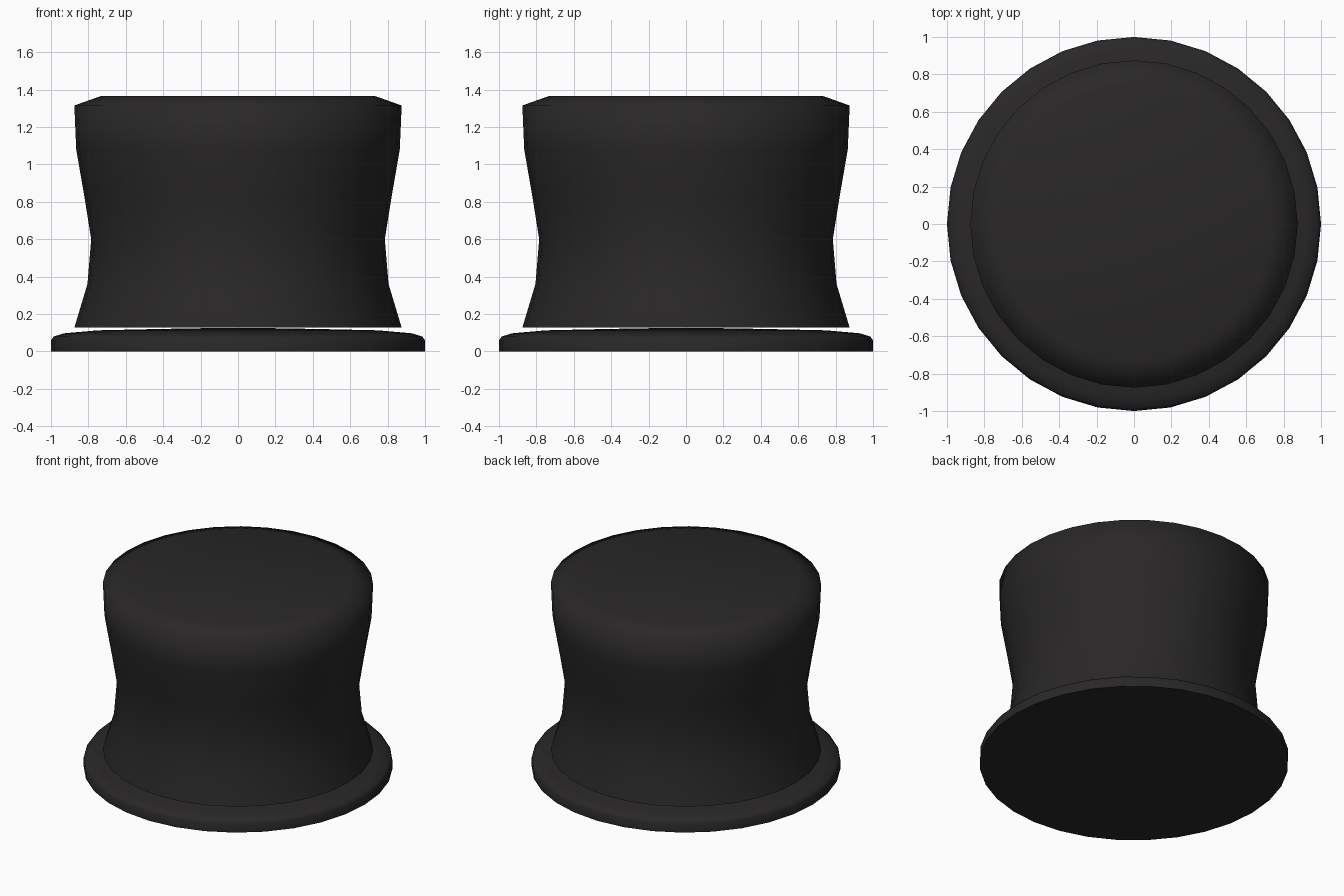
import bpy, bmesh, math

if "Cube" in bpy.data.objects:
    bpy.data.objects.remove(bpy.data.objects["Cube"])

SEGMENTS = 32

black = bpy.data.materials.new("black_rubber")
black.diffuse_color = (0.022, 0.02, 0.021, 1)
black.use_nodes = True
black.node_tree.nodes["Principled BSDF"].inputs["Base Color"].default_value = black.diffuse_color


def lathe(name, profile, sharp_angle):
    """Spin a (radius, z) profile around z; radius 0 ends become a single pole."""
    bm = bmesh.new()
    rings = []
    for r, z in profile:
        if r == 0:
            rings.append([bm.verts.new((0, 0, z))] * SEGMENTS)
        else:
            rings.append([bm.verts.new((r * math.cos(2 * math.pi * i / SEGMENTS),
                                        r * math.sin(2 * math.pi * i / SEGMENTS), z))
                          for i in range(SEGMENTS)])
    for low, high in zip(rings, rings[1:]):
        for i in range(SEGMENTS):
            j = (i + 1) % SEGMENTS
            quad = [low[i], low[j], high[j], high[i]]
            bm.faces.new(list(dict.fromkeys(quad)))
    # flat caps on open ends
    if profile[0][0] > 0:
        bm.faces.new(rings[0][::-1])
    if profile[-1][0] > 0:
        bm.faces.new(rings[-1])
    bmesh.ops.recalc_face_normals(bm, faces=bm.faces)
    mesh = bpy.data.meshes.new(name)
    bm.to_mesh(mesh)
    bm.free()
    mesh.materials.append(black)
    obj = bpy.data.objects.new(name, mesh)
    bpy.context.collection.objects.link(obj)
    bpy.ops.object.select_all(action='DESELECT')
    obj.select_set(True)
    bpy.context.view_layer.objects.active = obj
    bpy.ops.object.shade_smooth_by_angle(angle=math.radians(sharp_angle))
    return obj


# Base flange: flat underside, rounded rim, very shallow dome
lathe("base_flange", [(1.0, 0), (1.0, 0.06), (0.985, 0.08), (0.93, 0.097),
                      (0.75, 0.113), (0.48, 0.119), (0.23, 0.124), (0, 0.125)], 60)

# Waisted body with a chamfered flat top
lathe("waisted_body", [(0.875, 0.127), (0.805, 0.36), (0.785, 0.60), (0.82, 0.82),
                       (0.865, 1.08), (0.875, 1.315), (0.735, 1.365)], 75)
